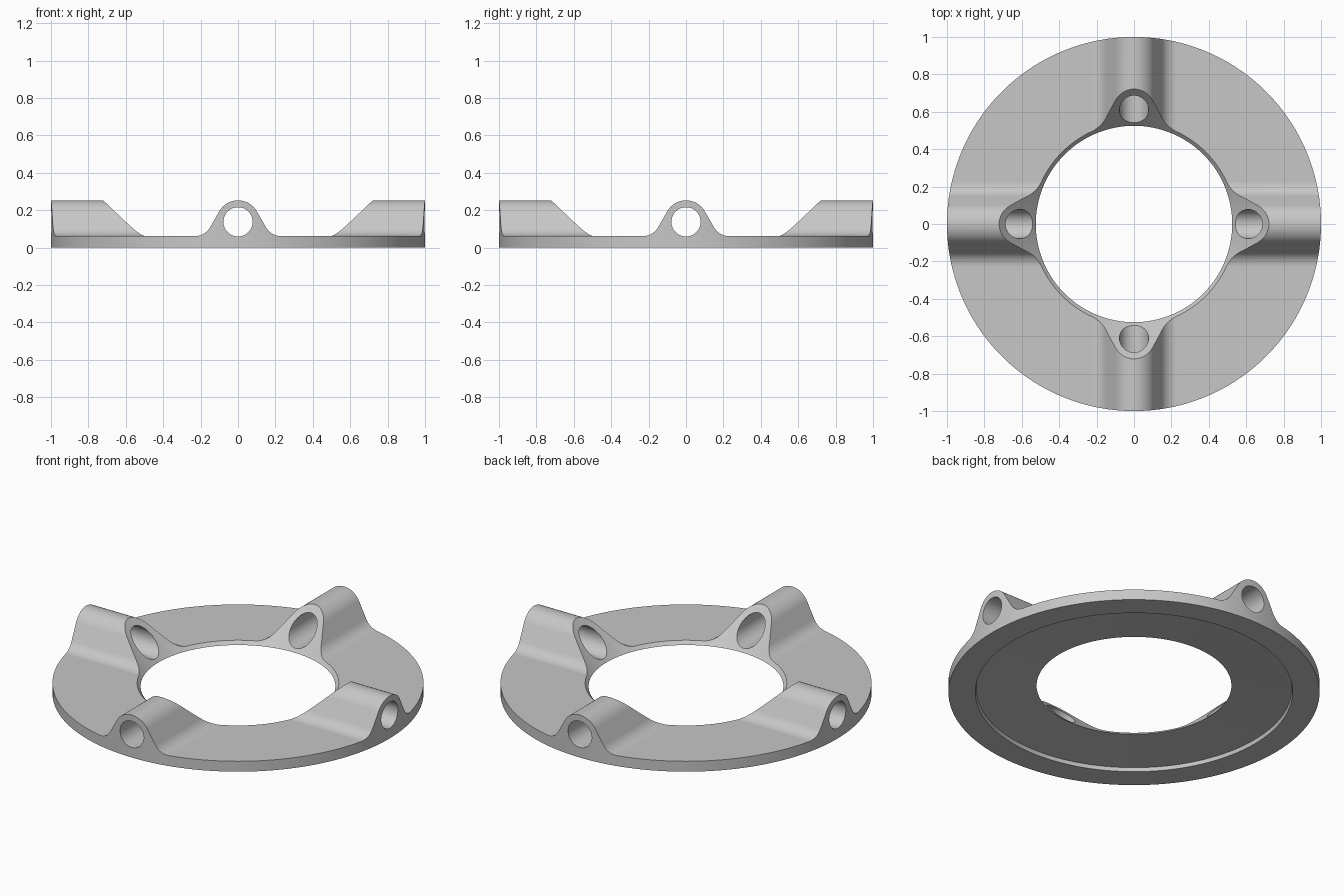
import bpy, bmesh, math
from mathutils import Matrix, Vector

cube = bpy.data.objects.get("Cube")
if cube:
    bpy.data.objects.remove(cube, do_unlink=True)

PLATE_TOP = 0.062
HOLE_Z, HOLE_R, CROWN_R = 0.138, 0.078, 0.115

grey = bpy.data.materials.new("plain grey")
grey.use_nodes = True
grey.diffuse_color = (0.57, 0.57, 0.57, 1)
grey.node_tree.nodes["Principled BSDF"].inputs["Base Color"].default_value = (0.57, 0.57, 0.57, 1)


def make_object(name, bm):
    bmesh.ops.recalc_face_normals(bm, faces=bm.faces)
    mesh = bpy.data.meshes.new(name)
    bm.to_mesh(mesh)
    bm.free()
    obj = bpy.data.objects.new(name, mesh)
    mesh.materials.append(grey)
    bpy.context.collection.objects.link(obj)
    return obj


def lathe(name, profile, steps=160):
    """Closed ring swept from a list of (radius, z) points."""
    bm = bmesh.new()
    rings = []
    for i in range(steps):
        a = 2 * math.pi * (i + 0.5) / steps
        rings.append([bm.verts.new((r * math.cos(a), r * math.sin(a), z)) for r, z in profile])
    n = len(profile)
    for i in range(steps):
        p, q = rings[i], rings[(i + 1) % steps]
        for j in range(n):
            k = (j + 1) % n
            bm.faces.new((p[j], q[j], q[k], p[k]))
    return make_object(name, bm)


def radial_bar(name, section, angle, start, end):
    """Section of (side, z) points extruded outward at an angle."""
    bm = bmesh.new()
    face = bm.faces.new([bm.verts.new((start, y, z)) for y, z in section])
    moved = bmesh.ops.extrude_face_region(bm, geom=[face])["geom"]
    bmesh.ops.translate(bm, vec=Vector((end - start, 0, 0)),
                        verts=[v for v in moved if isinstance(v, bmesh.types.BMVert)])
    # Close the starting end if the extrusion removed its face
    bmesh.ops.holes_fill(bm, edges=[e for e in bm.edges if e.is_boundary])
    bmesh.ops.rotate(bm, verts=bm.verts, matrix=Matrix.Rotation(angle, 3, "Z"))
    return make_object(name, bm)


def boolean(target, cutter, operation):
    mod = target.modifiers.new(operation.lower(), "BOOLEAN")
    mod.operation, mod.object, mod.solver = operation, cutter, "EXACT"
    bpy.context.view_layer.objects.active = target
    bpy.ops.object.modifier_apply(modifier=mod.name)
    bpy.data.objects.remove(cutter, do_unlink=True)


def arc(cx, cz, r, a0, a1, steps):
    return [(cx + r * math.cos(math.radians(a0 + (a1 - a0) * i / steps)),
             cz + r * math.sin(math.radians(a0 + (a1 - a0) * i / steps))) for i in range(steps + 1)]


# Ridge section: round crown, sloped flanks and wide fillets onto the plate
slope = math.radians(60)
fillet = 0.09
foot = (CROWN_R * math.sin(slope)
        + (HOLE_Z + CROWN_R * math.cos(slope) - PLATE_TOP) / math.tan(slope)
        + fillet * math.tan(slope / 2))
half = arc(0, HOLE_Z, CROWN_R, 90, 30, 14) + arc(foot, PLATE_TOP + fillet, fillet, 210, 270, 12)
half.append((foot, -0.05))
section = half + [(-y, z) for y, z in reversed(half[1:])]

# Flat plate
bm = bmesh.new()
bmesh.ops.create_cube(bm, size=1, matrix=Matrix.Translation((0, 0, PLATE_TOP - 0.1))
                      @ Matrix.Diagonal((2.6, 2.6, 0.2, 1)))
flange = make_object("flange_ring", bm)

# Four ridges at right angles, each with a radial bore
bore = arc(0, HOLE_Z, HOLE_R, 3, 357, 59)
for i in range(4):
    boolean(flange, radial_bar("ridge", section, i * math.pi / 2, 0.35, 1.2), "UNION")
for i in range(4):
    boolean(flange, radial_bar("bore", bore, i * math.pi / 2, 0.3, 1.25), "DIFFERENCE")

# Round outline, conical mouth and shallow dished recess underneath
envelope = lathe("envelope", [(0.525, 0.042), (0.765, 0.3), (1, 0.3),
                              (1, 0), (0.855, 0), (0.85, 0.022)])
boolean(flange, envelope, "INTERSECT")

# Clean shading
bpy.ops.object.select_all(action="DESELECT")
flange.select_set(True)
bpy.context.view_layer.objects.active = flange
bpy.ops.object.shade_smooth_by_angle(angle=math.radians(25))
weighted = flange.modifiers.new("weighted normals", "WEIGHTED_NORMAL")
weighted.keep_sharp = True
